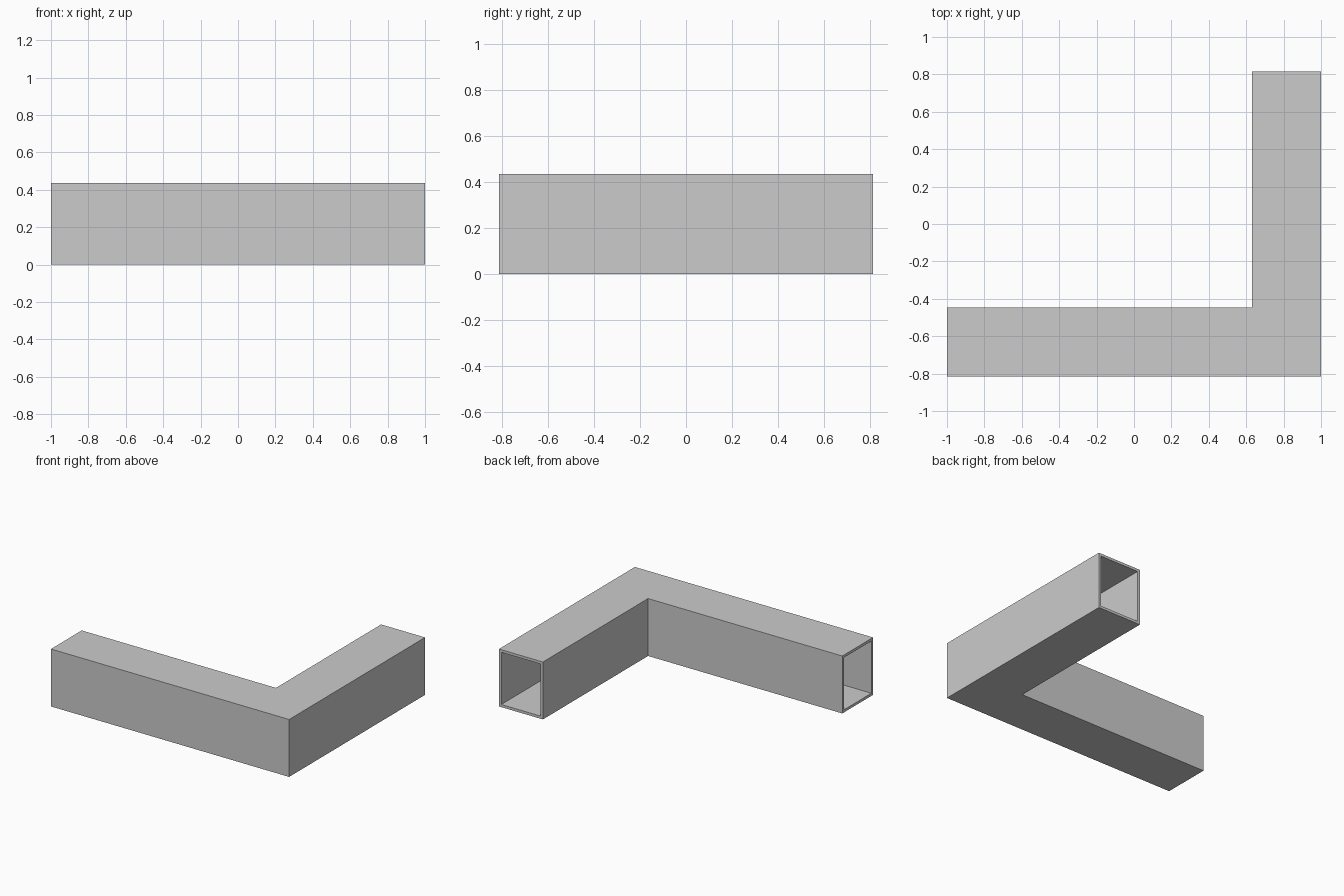
import bpy, bmesh

if "Cube" in bpy.data.objects:
    bpy.data.objects.remove(bpy.data.objects["Cube"])

X, Y, H = 1.0, 0.815, 0.436   # half length, half depth, height
W, T = 0.369, 0.02            # arm width, wall thickness

bm = bmesh.new()


def stations(inset):
    """Three square rings: left end, mitred corner, back end."""
    o, i = inset, W - inset   # distances from the outer faces
    plan = [((-X, -Y + o), (-X, -Y + i)),
            ((X - o, -Y + o), (X - i, -Y + i)),
            ((X - o, Y), (X - i, Y))]
    rings = []
    for a, b in plan:
        corners = [(*a, inset), (*b, inset), (*b, H - inset), (*a, H - inset)]
        rings.append([bm.verts.new(c) for c in corners])
    return rings


def bridge(r1, r2):
    for k in range(4):
        n = (k + 1) % 4
        bm.faces.new((r1[k], r1[n], r2[n], r2[k]))


# Outer skin, inner skin and the rims at both open ends
outer, inner = stations(0), stations(T)
for rings in (outer, inner):
    bridge(rings[0], rings[1])
    bridge(rings[1], rings[2])
for end in (0, 2):
    bridge(outer[end], inner[end])

bmesh.ops.recalc_face_normals(bm, faces=bm.faces[:])

# Merge the coplanar mitre seams only visually: flat shading throughout
mesh = bpy.data.meshes.new("corner_duct")
bm.to_mesh(mesh)
bm.free()
duct = bpy.data.objects.new("corner_duct", mesh)
bpy.context.collection.objects.link(duct)
